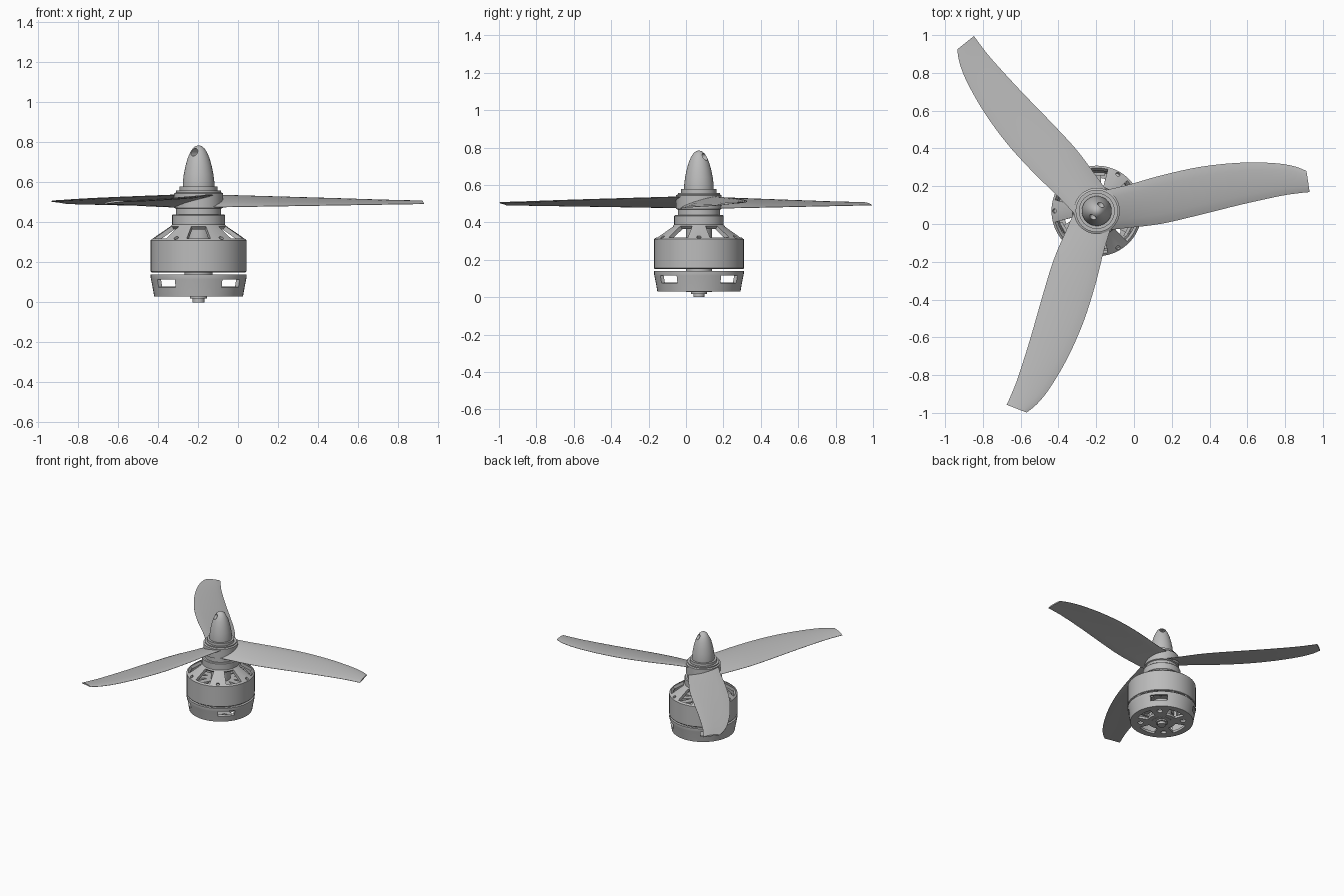
import bpy, bmesh, math
from mathutils import Matrix, Vector

if "Cube" in bpy.data.objects:
    bpy.data.objects.remove(bpy.data.objects["Cube"])

AXIS = Vector((-0.197, 0.069, 0))   # the motor shaft
SEG = 48

metal = bpy.data.materials.new("plain_grey")
metal.use_nodes = True
metal.diffuse_color = (0.5, 0.5, 0.5, 1)
metal.node_tree.nodes["Principled BSDF"].inputs["Base Color"].default_value = (0.5, 0.5, 0.5, 1)


def make(name, bm):
    mesh = bpy.data.meshes.new(name)
    bm.to_mesh(mesh)
    bm.free()
    mesh.materials.append(metal)
    ob = bpy.data.objects.new(name, mesh)
    ob.location = AXIS
    bpy.context.collection.objects.link(ob)
    return ob


def activate(ob):
    bpy.ops.object.select_all(action='DESELECT')
    ob.select_set(True)
    bpy.context.view_layer.objects.active = ob


def finish(ob, angle=30):
    activate(ob)
    bpy.ops.object.shade_smooth_by_angle(angle=math.radians(angle))


def near(angle, start, step, half):
    """True when an angle lies within half of start + k * step (degrees)."""
    return abs((angle - start + step / 2) % step - step / 2) < half


def lathe(name, profile, wall=0, opening=None):
    """Revolve (radius, z) points; opening(angle, band) leaves out faces."""
    bm = bmesh.new()
    rings = []
    for r, z in profile:
        rings.append([bm.verts.new((r * math.cos(a), r * math.sin(a), z))
                      for a in (math.tau * k / SEG for k in range(SEG))])
    for band, (lo, hi) in enumerate(zip(rings, rings[1:])):
        for k in range(SEG):
            if opening and opening((k + 0.5) * 360 / SEG, band):
                continue
            n = (k + 1) % SEG
            bm.faces.new((lo[k], lo[n], hi[n], hi[k]))
    bmesh.ops.remove_doubles(bm, verts=bm.verts, dist=1e-5)
    loose = [v for v in bm.verts if not v.link_faces]
    bmesh.ops.delete(bm, geom=loose, context='VERTS')
    ob = make(name, bm)
    if wall:
        mod = ob.modifiers.new("wall", 'SOLIDIFY')
        mod.thickness = wall
        mod.offset = -1
        activate(ob)
        bpy.ops.object.modifier_apply(modifier=mod.name)
    return ob


def drill(ob, holes, radius, depth):
    """Cut round holes given as (centre, direction)."""
    bm = bmesh.new()
    for centre, direction in holes:
        turn = Vector(direction).to_track_quat('Z', 'Y').to_matrix().to_4x4()
        bmesh.ops.create_cone(bm, cap_ends=True, segments=16, radius1=radius, radius2=radius,
                              depth=depth, matrix=Matrix.Translation(centre) @ turn)
    cutter = make("hole_cutter", bm)
    cutter.hide_render = True
    mod = ob.modifiers.new("holes", 'BOOLEAN')
    mod.operation = 'DIFFERENCE'
    mod.solver = 'EXACT'
    mod.object = cutter
    activate(ob)
    bpy.ops.object.modifier_apply(modifier=mod.name)
    bpy.data.objects.remove(cutter)


def polar(r, degrees, z):
    a = math.radians(degrees)
    return Vector((r * math.cos(a), r * math.sin(a), z))


# Fixed base: wall with four windows
finish(lathe("base_wall", [(0.222, 0.03), (0.23, 0.075), (0.238, 0.115), (0.24, 0.125), (0.24, 0.14)],
             wall=0.02, opening=lambda a, band: band == 1 and near(a, 45, 90, 15)))

# Base floor with kidney slots and screw holes
floor = lathe("base_floor", [(0.05, 0.03), (0.1, 0.03), (0.175, 0.03), (0.222, 0.03)],
              wall=0.018, opening=lambda a, band: band == 1 and near(a, 0, 90, 22))
drill(floor, [(polar(0.15, 45 + 90 * k, 0.04), (0, 0, 1)) for k in range(4)], 0.02, 0.1)
finish(floor)

# Shaft and bearing tube
finish(lathe("shaft", [(0, 0), (0.03, 0), (0.03, 0.018), (0.042, 0.018), (0.042, 0.028),
                       (0.07, 0.028), (0.07, 0.4), (0, 0.4)]))

# Wound stator inside the bell
bm = bmesh.new()
for k in range(12):
    spin = Matrix.Rotation(math.tau * k / 12, 4, 'Z')
    for x, size in ((0.125, (0.13, 0.045, 0.09)), (0.195, (0.016, 0.085, 0.11))):
        bmesh.ops.create_cube(bm, size=1, matrix=spin @ Matrix.Translation((x, 0, 0.225))
                              @ Matrix.Diagonal((*size, 1)))
make("stator", bm)

# Rotating bell: outer can and six spokes
bell = lathe("bell", [(0.235, 0.15), (0.24, 0.155), (0.24, 0.31), (0.228, 0.32), (0.14, 0.38), (0.13, 0.39)],
             wall=0.022, opening=lambda a, band: band == 3 and near(a, 30, 60, 15))
drill(bell, [(polar(0.225, 60 * k, 0.322), polar(0.56, 60 * k, 0.83)) for k in range(6)], 0.012, 0.03)
finish(bell)

# Bell collar below the propeller
finish(lathe("bell_collar", [(0, 0.385), (0.132, 0.385), (0.132, 0.435), (0.127, 0.44), (0, 0.44)]))

# Propeller hub and washer
finish(lathe("propeller_hub", [(0, 0.44), (0.113, 0.44), (0.113, 0.468), (0.122, 0.472), (0.122, 0.545),
                               (0.112, 0.55), (0.112, 0.558), (0, 0.558)]))
finish(lathe("washer", [(0, 0.556), (0.095, 0.556), (0.095, 0.578), (0, 0.578)]))

# Bullet nut with a cross hole
nut = lathe("spinner_nut", [(0, 0.576), (0.079, 0.576), (0.079, 0.6), (0.074, 0.64), (0.066, 0.68),
                            (0.055, 0.72), (0.042, 0.75), (0.029, 0.77), (0.015, 0.781), (0, 0.785)])
drill(nut, [(Vector((0, 0, 0.75)), (0.55, 0.83, 0))], 0.019, 0.3)
finish(nut)

# Blade stations: trailing (low) edge x, y then leading (high) edge x, y
STATIONS = [Vector(s) for s in (
    (0.02, -0.105, 0.02, 0.105), (0.16, -0.09, 0.16, 0.137), (0.34, -0.068, 0.34, 0.188),
    (0.545, -0.021, 0.545, 0.233), (0.757, 0.032, 0.75, 0.255), (0.97, 0.079, 0.93, 0.254),
    (1.07, 0.094, 1.04, 0.238), (1.127, 0.1, 1.11, 0.212))]


def station(t):
    """Smooth curve through the blade stations."""
    last = len(STATIONS) - 1
    i = min(int(t), last - 1)
    f = t - i
    p0, p1, p2, p3 = (STATIONS[max(0, min(last, i + d))] for d in (-1, 0, 1, 2))
    return (p1 * 2 + (p2 - p0) * f + (p0 * 2 - p1 * 5 + p2 * 4 - p3) * f ** 2
            + (p1 * 3 - p0 - p2 * 3 + p3) * f ** 3) / 2


def blade(name, turn):
    bm = bmesh.new()
    rings = []
    chord = 10
    steps = 28
    for i in range(steps + 1):
        s = station(i / steps * (len(STATIONS) - 1))
        out = min(1, s[0] / 1.12)
        low = Vector((s[0], s[1], 0.474 + 0.018 * out))
        high = Vector((s[2], s[3], 0.538 - 0.033 * out))
        over, under = [], []
        for k in range(chord + 1):
            u = k / chord
            arch = 4 * u * (1 - u)
            thick = (0.009 - 0.005 * out) * math.sqrt(arch) + 0.001
            mid = low.lerp(high, u) + Vector((0, 0, 0.008 * arch * (1 - 0.5 * out)))
            over.append(mid + Vector((0, 0, thick)))
            under.append(mid - Vector((0, 0, thick)))
        rings.append([bm.verts.new(p) for p in over + under[::-1]])
    for a, b in zip(rings, rings[1:]):
        for k in range(len(a)):
            n = (k + 1) % len(a)
            bm.faces.new((a[k], b[k], b[n], a[n]))
    bm.faces.new(rings[0])
    bm.faces.new(rings[-1][::-1])
    bmesh.ops.recalc_face_normals(bm, faces=bm.faces)
    bmesh.ops.rotate(bm, verts=bm.verts, cent=(0, 0, 0), matrix=Matrix.Rotation(turn, 3, 'Z'))
    finish(make(name, bm), 40)


# Three equal blades
for k, side in enumerate(("left", "back", "front")):
    blade(side + "_blade", math.tau * k / 3)
